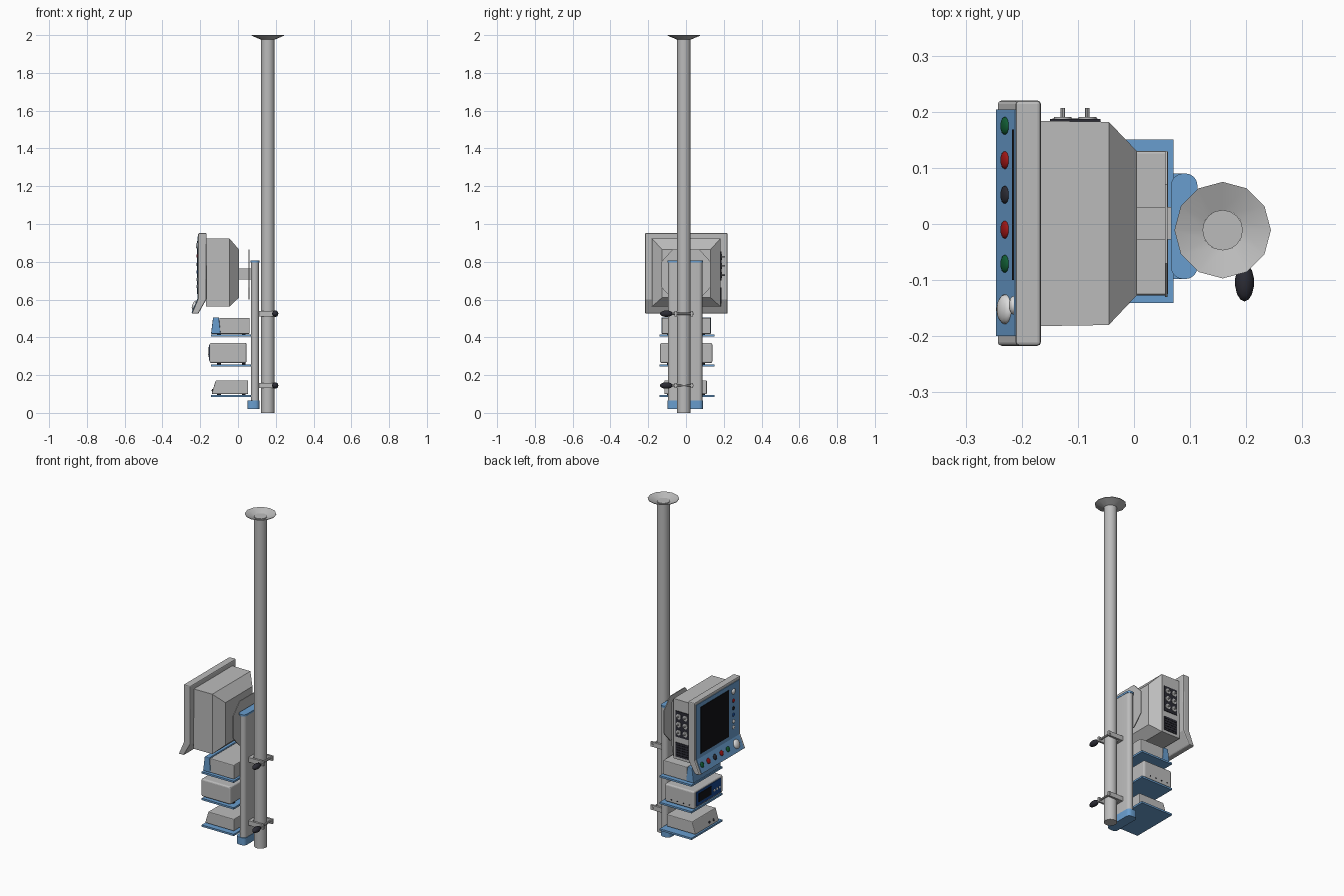
import bpy, bmesh, math
from mathutils import Vector, Matrix

if "Cube" in bpy.data.objects:
    bpy.data.objects.remove(bpy.data.objects["Cube"])


def material(name, r, g, b):
    m = bpy.data.materials.new(name)
    m.diffuse_color = (r, g, b, 1)
    m.use_nodes = True
    m.node_tree.nodes["Principled BSDF"].inputs["Base Color"].default_value = m.diffuse_color
    return m


GREY = material("casing_grey", .50, .50, .50)
BLUE = material("trim_blue", .14, .34, .62)
BLACK = material("screen_black", .006, .006, .008)
DARK = material("dark_plastic", .025, .025, .035)
RED = material("button_red", .35, .008, .008)
GREEN = material("button_green", .006, .11, .035)
NAVY = material("display_navy", .008, .06, .27)
PALE = material("pale_knob", .72, .72, .72)


def finish(name, bm, mat, bevel=0, segs=2, smooth=0):
    bmesh.ops.recalc_face_normals(bm, faces=bm.faces)
    me = bpy.data.meshes.new(name)
    bm.to_mesh(me)
    bm.free()
    me.materials.append(mat)
    if smooth:
        me.polygons.foreach_set("use_smooth", [True] * len(me.polygons))
        me.set_sharp_from_angle(angle=math.radians(smooth))
    ob = bpy.data.objects.new(name, me)
    bpy.context.collection.objects.link(ob)
    if bevel:
        mod = ob.modifiers.new("soft_edges", 'BEVEL')
        mod.width, mod.segments, mod.limit_method = bevel, segs, 'ANGLE'
    return ob


def loft(name, rings, mat, caps=True, **kw):
    """Skin a list of equal-length point rings."""
    bm = bmesh.new()
    vs = [[bm.verts.new(p) for p in r] for r in rings]
    n = len(rings[0])
    for a, b in zip(vs, vs[1:]):
        for i in range(n):
            bm.faces.new((a[i], a[(i + 1) % n], b[(i + 1) % n], b[i]))
    if caps:
        bm.faces.new(vs[0])
        bm.faces.new(vs[-1])
    return finish(name, bm, mat, **kw)


def box(name, x, y, z, mat, **kw):
    ring = lambda h: [(x[0], y[0], h), (x[1], y[0], h), (x[1], y[1], h), (x[0], y[1], h)]
    return loft(name, [ring(z[0]), ring(z[1])], mat, **kw)


def prism_y(name, xz, y0, y1, mat, **kw):
    return loft(name, [[(x, y, z) for x, z in xz] for y in (y0, y1)], mat, **kw)


def rect_x(x, y0, y1, z0, z1):
    return [(x, y0, z0), (x, y1, z0), (x, y1, z1), (x, y0, z1)]


def rod(name, a, b, r, mat, n=12, smooth=40):
    a, b = Vector(a), Vector(b)
    bm = bmesh.new()
    rot = (b - a).to_track_quat('Z', 'Y').to_matrix().to_4x4()
    bmesh.ops.create_cone(bm, cap_ends=True, segments=n, radius1=r, radius2=r,
                          depth=(b - a).length, matrix=Matrix.Translation((a + b) / 2) @ rot)
    return finish(name, bm, mat, smooth=smooth)


def ball(name, centre, size, mat, normal=(0, 0, 1)):
    bm = bmesh.new()
    rot = Vector(normal).to_track_quat('Z', 'Y').to_matrix().to_4x4()
    bmesh.ops.create_uvsphere(bm, u_segments=14, v_segments=8, radius=1,
                              matrix=Matrix.Translation(centre) @ rot @ Matrix.Diagonal((*size, 1)))
    return finish(name, bm, mat, smooth=60)


# Pole with an open flared ceiling cup
PX, PY = .158, -.011
rod("pole", (PX, PY, 0), (PX, PY, 1.985), .036, GREY, 16)
circle = lambda r, z: [(PX + r * math.cos(math.tau * i / 12), PY + r * math.sin(math.tau * i / 12), z)
                       for i in range(12)]
loft("ceiling_cup", [circle(.036, 1.976), circle(.086, 1.997), circle(.086, 2), circle(.036, 1.98)],
     GREY, caps=False, smooth=35)


# Rounded mounting rail with blue end caps
def rail(name, x0, x1, y0, y1, z0, z1, r, mat):
    ring = []
    for cx, cy, a0 in ((x1 - r, y1 - r, 0), (x0 + r, y1 - r, 90), (x0 + r, y0 + r, 180), (x1 - r, y0 + r, 270)):
        for k in range(5):
            a = math.radians(a0 + k * 22.5)
            ring.append((cx + r * math.cos(a), cy + r * math.sin(a)))
    loft(name, [[(x, y, z) for x, y in ring] for z in (z0, z1)], mat, smooth=30)


rail("mounting_rail", .069, .111, -.095, .087, .06, .797, .02, GREY)
rail("rail_top_cap", .066, .113, -.098, .09, .795, .806, .021, BLUE)
rail("rail_base", .05, .113, -.098, .09, .02, .065, .021, BLUE)

# Clamps with jaws, screw and dark grip
for tag, z in (("upper", .525), ("lower", .145)):
    box(tag + "_clamp_block", (.108, .13), (-.055, .035), (z - .014, z + .014), GREY)
    for side, y in (("left", -.06), ("right", .025)):
        box(f"{tag}_clamp_jaw_{side}", (.11, .21), (y, y + .012), (z - .014, z + .014), GREY)
    rod(tag + "_clamp_screw", (.197, -.09, z), (.197, .04, z), .006, GREY, 8)
    ball(tag + "_clamp_grip", (.197, -.104, z), (.017, .034, .017), DARK)

# Three shelves
for i, z in enumerate((.085, .245, .405)):
    box(f"shelf_{i + 1}", (-.143, .07), (-.141, .151), (z, z + .011), BLUE)
    for x in (-.1, .03):
        for y in (-.09, .09):
            rod(f"foot_{i + 1}", (x, y, z + .01), (x, y, z + .022), .01, DARK, 8)

# Top device: grey case with a blue sloped front
box("top_device_case", (-.098, .061), (-.127, .13), (.418, .503), GREY, bevel=.004)
prism_y("top_device_front", [(-.143, .418), (-.092, .418), (-.101, .506), (-.132, .506)],
        -.13, .132, BLUE, bevel=.004)

# Middle device: softly rounded case with a navy front display
box("middle_device_case", (-.15, .045), (-.137, .139), (.264, .371), GREY, bevel=.009, segs=3)
box("middle_device_display", (-.154, -.148), (-.115, .118), (.277, .36), NAVY)
box("middle_device_readout", (-.157, -.15), (-.02, .1), (.297, .348), BLACK)
for i in range(3):
    ball("middle_device_button", (-.154, -.05 - i * .025, .31), (.008, .008, .004), PALE, (-1, 0, 0))
for i in range(4):
    rod("middle_device_side_screw", (-.12 + i * .04, .136, .285), (-.12 + i * .04, .141, .285), .004, DARK, 8)

# Bottom device: wedge-fronted grey case
prism_y("bottom_device_case", [(-.14, .1), (.053, .1), (.053, .172), (-.118, .172)],
        -.115, .11, GREY, bevel=.004)
for y in (-.07, -.03):
    ball("bottom_device_button", (-.135, y, .12), (.007, .007, .004), DARK, (-1, 0, .3))

# Monitor: tapered rear housing and bent front bezel
loft("monitor_housing", [rect_x(-.17, -.182, .184, .563, .923), rect_x(-.045, -.18, .182, .563, .923),
                         rect_x(.005, -.127, .13, .61, .865)], GREY)
prism_y("monitor_bezel", [(-.211, .952), (-.166, .952), (-.168, .6), (-.21, .525), (-.245, .525), (-.211, .605)],
        -.217, .22, GREY, bevel=.006)
prism_y("bezel_blue_face", [(-.209, .935), (-.214, .935), (-.214, .606), (-.246, .532), (-.24, .532), (-.209, .604)],
        -.2, .204, BLUE)
box("screen", (-.217, -.212), (-.1, .168), (.63, .91), BLACK)

# Controls beside and below the screen
side = (-1, 0, 0)
ball("side_knob", (-.215, -.145, .885), (.017, .017, .008), PALE, side)
for z, m in ((.83, RED), (.785, BLACK), (.745, NAVY), (.705, PALE), (.67, PALE)):
    ball("side_button", (-.215, -.145, z), (.011, .011, .005), m, side)
slope = (-.92, 0, .39)
for y, m in zip((.175, .114, .052, -.01, -.071), (GREEN, RED, DARK, RED, GREEN)):
    ball("front_button", (-.23, y, .57), (.016, .016, .006), m, slope)
ball("front_dial", (-.229, -.152, .57), (.027, .027, .013), PALE, slope)

# Connector panels on the monitor side
box("connector_panel", (-.15, -.06), (.18, .187), (.7, .855), DARK)
box("vent_panel", (-.15, -.06), (.18, .187), (.58, .665), DARK)
for i in range(5):
    box("vent_slat", (-.145, -.065), (.186, .188), (.59 + i * .015, .594 + i * .015), BLACK)
for x in (-.127, -.083):
    for z in (.73, .778, .826):
        rod("connector_ring", (x, .185, z), (x, .191, z), .016, GREY)
        rod("connector_pin", (x, .19, z), (x, .207, z), .004, GREY, 8)

# Bracket joining monitor to rail
box("monitor_arm", (0, .075), (-.028, .03), (.705, .765), GREY)
octagon = [(-.07, .6), (.07, .6), (.13, .665), (.13, .8), (.07, .866), (-.07, .866), (-.13, .8), (-.13, .665)]
loft("monitor_bracket", [[(x, y, z) for y, z in octagon] for x in (.055, .06)], GREY)
